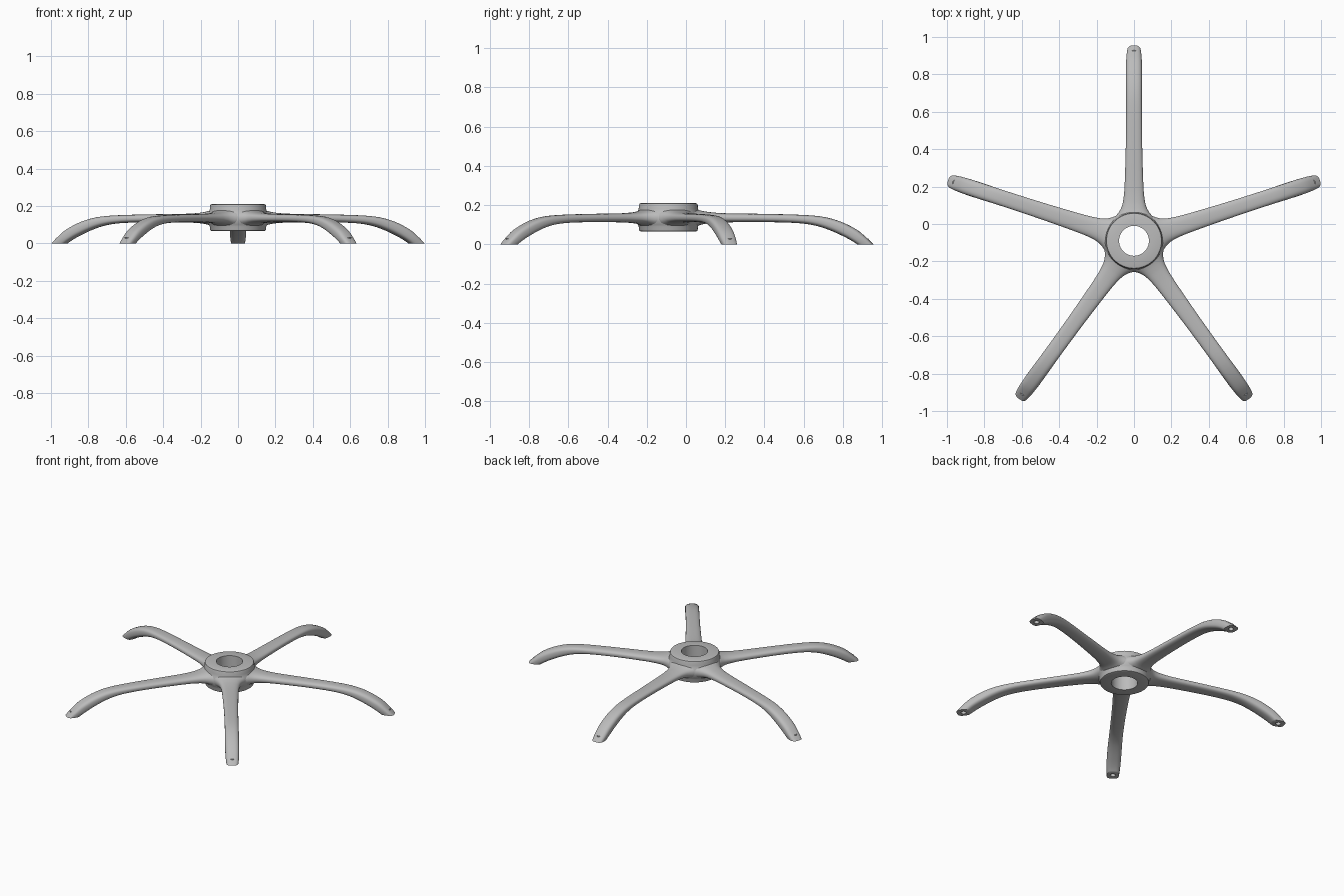
import bpy, bmesh, math
from mathutils import Vector, Matrix

cube = bpy.data.objects.get("Cube")
if cube:
    bpy.data.objects.remove(cube, do_unlink=True)

HUB = Vector((0, -0.09, 0))

grey = bpy.data.materials.new("satin grey")
grey.use_nodes = True
grey.diffuse_color = (0.5, 0.5, 0.5, 1)
grey.node_tree.nodes["Principled BSDF"].inputs["Base Color"].default_value = (0.5, 0.5, 0.5, 1)


def finish(bm, name, angle):
    bmesh.ops.recalc_face_normals(bm, faces=bm.faces)
    mesh = bpy.data.meshes.new(name)
    bm.to_mesh(mesh)
    bm.free()
    mesh.materials.append(grey)
    obj = bpy.data.objects.new(name, mesh)
    bpy.context.collection.objects.link(obj)
    bpy.ops.object.select_all(action='DESELECT')
    obj.select_set(True)
    bpy.context.view_layer.objects.active = obj
    bpy.ops.object.shade_smooth_by_angle(angle=math.radians(angle))
    return obj


def loft(bm, rings, closed=False):
    n = len(rings[0])
    pairs = list(zip(rings, rings[1:]))
    if closed:
        pairs.append((rings[-1], rings[0]))
    for a, b in pairs:
        for i in range(n):
            j = (i + 1) % n
            bm.faces.new((a[i], a[j], b[j], b[i]))


def spline(rows, steps):
    """Smooth curve through rows of values."""
    rows = [Vector(r) for r in rows]
    out = []
    for i in range(len(rows) - 1):
        p0, p1 = rows[max(i - 1, 0)], rows[i]
        p2, p3 = rows[i + 1], rows[min(i + 2, len(rows) - 1)]
        for s in range(steps):
            t = s / steps
            out.append(p1 + (p2 - p0) * (t / 2)
                       + (p0 * 2 - p1 * 5 + p2 * 4 - p3) * (t * t / 2)
                       + (p1 * 3 - p0 - p2 * 3 + p3) * (t ** 3 / 2))
    return out + [rows[-1]]


# Hub: turned ring with an open bore and a swollen waist between the legs
profile = [(.08, .065), (.08, .21), (.139, .21), (.147, .207), (.15, .2),
           (.151, .182), (.156, .165), (.164, .148), (.166, .133), (.164, .118),
           (.156, .1), (.151, .09), (.15, .075), (.147, .068), (.139, .065)]
bm = bmesh.new()
SIDES = 64
rings = []
for r, z in profile:
    ring = []
    for i in range(SIDES):
        a = math.tau * i / SIDES
        ring.append(bm.verts.new(HUB + Vector((r * math.cos(a), r * math.sin(a), z))))
    rings.append(ring)
loft(bm, rings, closed=True)
finish(bm, "hub", 40)

# Leg sections: top reach, top height, bottom reach, bottom height, half width
sections = [(.10, .190, .10, .080, .120), (.133, .182, .133, .088, .097),
            (.155, .175, .155, .096, .080), (.18, .169, .18, .103, .067),
            (.22, .163, .22, .108, .057), (.30, .158, .30, .112, .050),
            (.50, .155, .50, .113, .044), (.68, .150, .66, .108, .042),
            (.79, .140, .75, .095, .042), (.88, .115, .82, .073, .043),
            (.96, .075, .89, .042, .043), (1.01, .034, .935, .018, .041),
            (1.045, 0, .962, 0, .037)]
fine = spline(sections, 4)


def make_leg(name, angle):
    bm = bmesh.new()
    count = 32
    rings = []
    for k, (rt, zt, rb, zb, w) in enumerate(fine):
        top, low = Vector((rt, 0, zt)), Vector((rb, 0, zb))
        mid, half = (top + low) / 2, (top - low) / 2
        # Rounded oval that turns squarer towards the foot
        power = 2 / (2.2 + 0.8 * k / (len(fine) - 1))
        ring = []
        for i in range(count):
            a = math.tau * i / count
            c, s = math.cos(a), math.sin(a)
            u = math.copysign(abs(c) ** power, c)
            v = math.copysign(abs(s) ** power, s)
            ring.append(bm.verts.new(mid + half * v + Vector((0, w * u, 0))))
        rings.append(ring)
    # Foot underside with a round caster socket
    centre = Vector(((fine[-1][0] + fine[-1][2]) / 2, 0, 0))
    for depth in (0, 0.03):
        rings.append([bm.verts.new(centre + Vector((
            .016 * math.sin(math.tau * i / count), .016 * math.cos(math.tau * i / count), depth)))
            for i in range(count)])
    loft(bm, rings)
    bm.faces.new(rings[0])
    bm.faces.new(rings[-1])
    bm.transform(Matrix.Translation(HUB) @ Matrix.Rotation(angle, 4, 'Z'))
    finish(bm, name, 45)


# Five legs, one pointing straight back
names = ["leg_back", "leg_right", "leg_front_right", "leg_front_left", "leg_left"]
for i, name in enumerate(names):
    make_leg(name, math.radians(90 + 72 * i))
